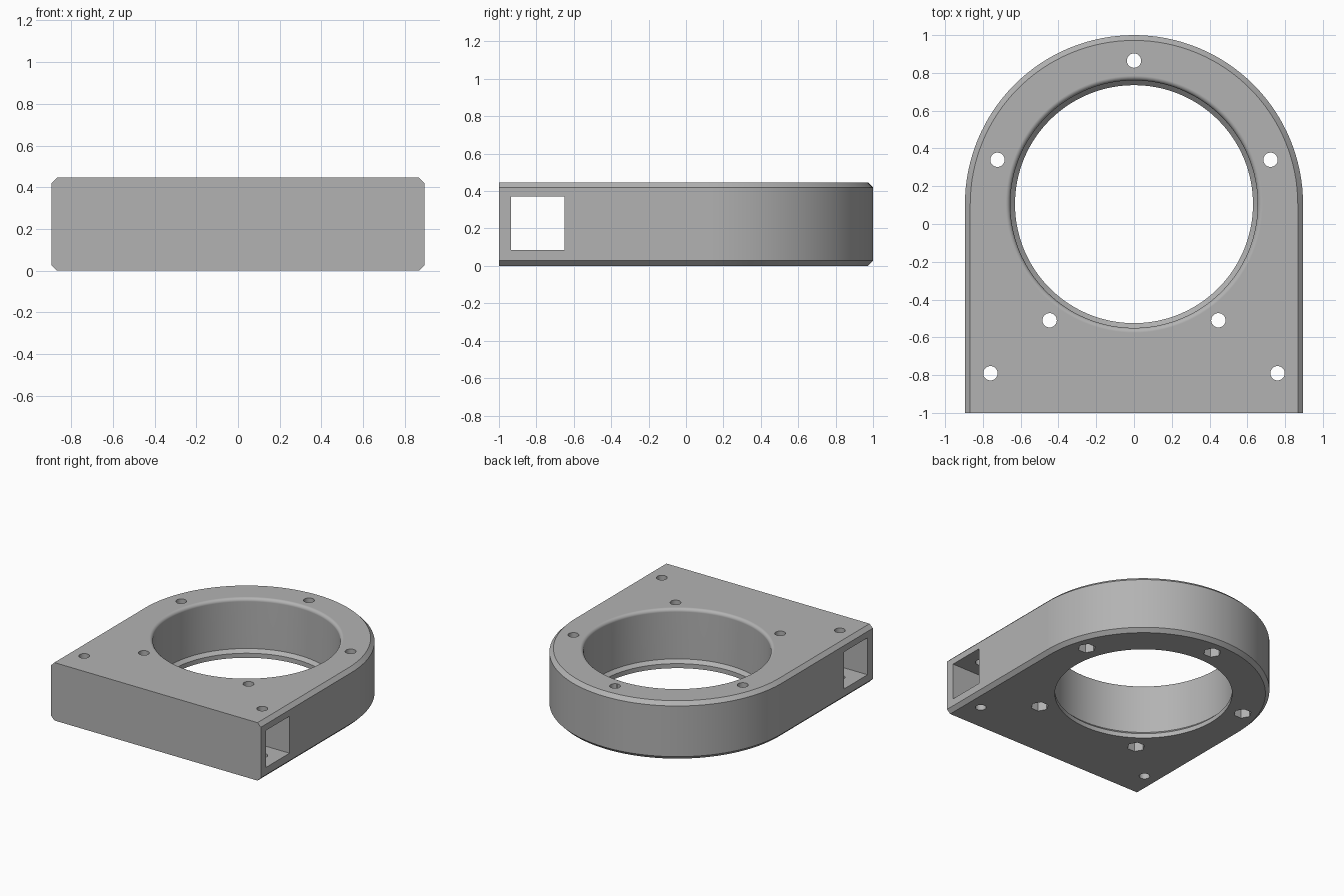
import bpy, bmesh
from math import sin, cos, pi, radians

if "Cube" in bpy.data.objects:
    bpy.data.objects.remove(bpy.data.objects["Cube"], do_unlink=True)

HEIGHT, RADIUS, CHAMFER = 0.447, 0.895, 0.028
CENTRE_Y = 0.105
BORE, LIP, FILLET = 0.655, 0.63, 0.025

grey = bpy.data.materials.new("plain grey")
grey.use_nodes = True
grey.diffuse_color = (0.45, 0.45, 0.45, 1)
grey.node_tree.nodes["Principled BSDF"].inputs["Base Color"].default_value = grey.diffuse_color


def loft(name, rings):
    """Closed solid through stacked rings with equal point counts."""
    bm = bmesh.new()
    loops = [[bm.verts.new(p) for p in ring] for ring in rings]
    for low, high in zip(loops, loops[1:]):
        for i in range(len(low)):
            j = (i + 1) % len(low)
            bm.faces.new((low[i], low[j], high[j], high[i]))
    bm.faces.new(loops[0][::-1])
    bm.faces.new(loops[-1])
    bmesh.ops.recalc_face_normals(bm, faces=bm.faces)
    mesh = bpy.data.meshes.new(name)
    bm.to_mesh(mesh)
    bm.free()
    obj = bpy.data.objects.new(name, mesh)
    mesh.materials.append(grey)
    bpy.context.collection.objects.link(obj)
    return obj


def circle(x, y, r, z, sides):
    return [(x + r * cos(2 * pi * i / sides), y + r * sin(2 * pi * i / sides), z)
            for i in range(sides)]


def arch(inset, z, steps=64):
    r = RADIUS - inset
    arc = [(r * cos(pi * i / steps), CENTRE_Y + r * sin(pi * i / steps), z)
           for i in range(steps + 1)]
    return [(r, -1, z)] + arc + [(-r, -1, z)]


def drill(x, y, r, bottom, top, sides):
    return loft("cutter", [circle(x, y, r, z, sides) for z in (bottom, top)])


# Arched body, chamfered along the sides and round the back
body = loft("arched_housing", [
    arch(CHAMFER, 0), arch(0, CHAMFER),
    arch(0, HEIGHT - CHAMFER), arch(CHAMFER, HEIGHT)])

# Bore with a narrow lip below and a rounded upper rim
profile = [(LIP, -0.1), (LIP, 0.035), (BORE, 0.06)]
for i in range(6):
    a = i * pi / 10
    profile.append((BORE + FILLET * (1 - cos(a)), HEIGHT - FILLET * (1 - sin(a))))
profile.append((BORE + FILLET, HEIGHT + 0.1))
cutters = [loft("cutter", [circle(0, CENTRE_Y, r, z, 128) for r, z in profile])]

# Rectangular channel from side to side
cutters.append(loft("cutter", [
    [(x, -0.935, 0.085), (x, -0.65, 0.085), (x, -0.65, 0.37), (x, -0.935, 0.37)]
    for x in (-1.1, 1.1)]))

# Five bolt holes around the bore, each with a hexagonal nut pocket below
for k in range(5):
    a = radians(90 + 72 * k)
    x, y = 0.76 * cos(a), CENTRE_Y + 0.76 * sin(a)
    cutters.append(drill(x, y, 0.038, -0.1, HEIGHT + 0.1, 32))
    cutters.append(drill(x, y, 0.064, -0.1, 0.15, 6))

# Plain holes in the front corners
for side in (-1, 1):
    cutters.append(drill(side * 0.76, -0.79, 0.038, -0.1, HEIGHT + 0.1, 32))

bpy.ops.object.select_all(action='DESELECT')
bpy.context.view_layer.objects.active = body
body.select_set(True)
for cutter in cutters:
    cutter.hide_render = True
    cut = body.modifiers.new("cut", 'BOOLEAN')
    cut.operation, cut.solver, cut.object = 'DIFFERENCE', 'EXACT', cutter
    bpy.ops.object.modifier_apply(modifier=cut.name)
    bpy.data.objects.remove(cutter, do_unlink=True)

# Smooth curves, crisp edges and level flats
bpy.ops.object.shade_smooth_by_angle(angle=radians(25))
body.modifiers.new("flat_normals", 'WEIGHTED_NORMAL').keep_sharp = True
